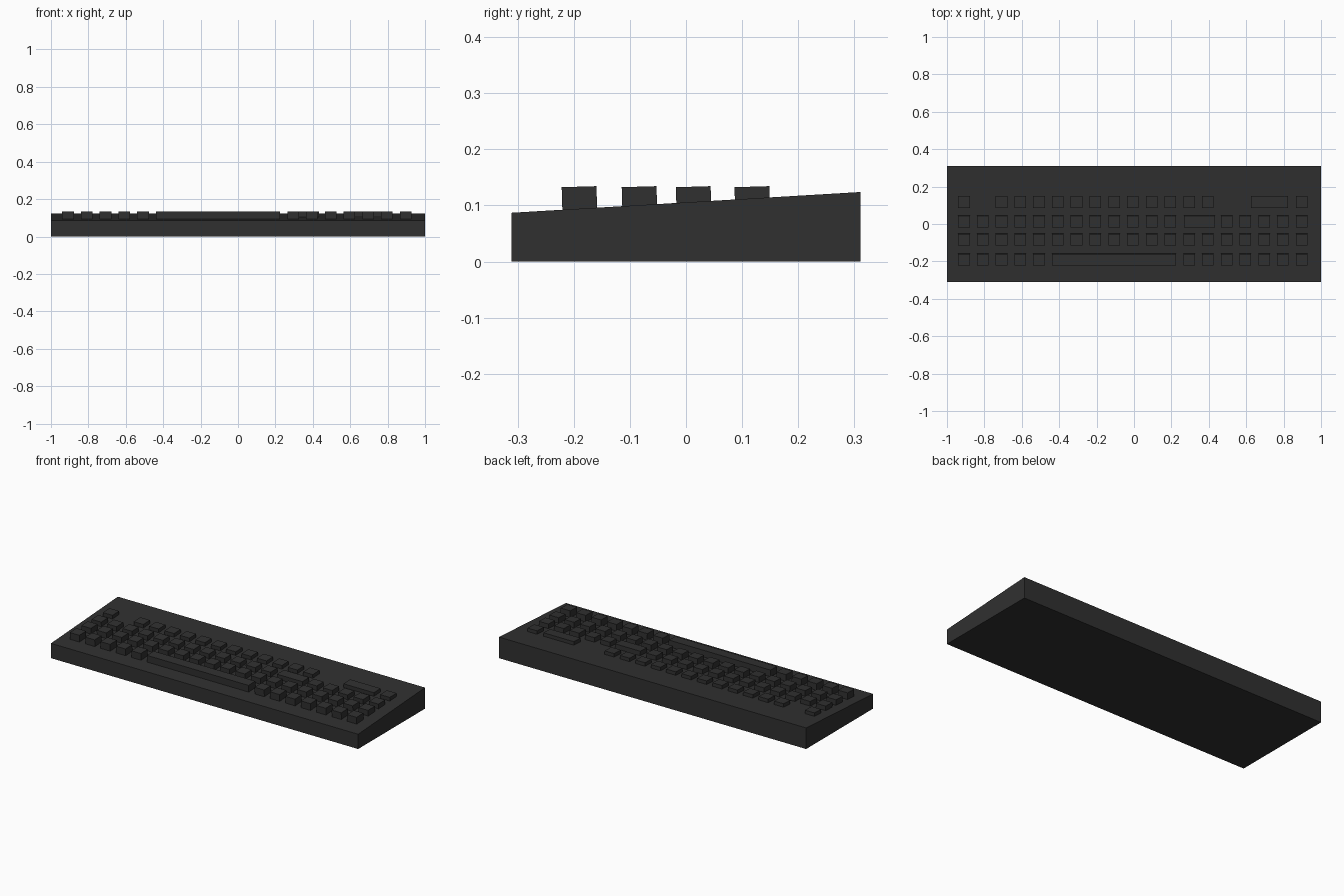
import bpy, bmesh, math

if "Cube" in bpy.data.objects:
    bpy.data.objects.remove(bpy.data.objects["Cube"])

plastic = bpy.data.materials.new("dark_plastic")
plastic.diffuse_color = (0.03, 0.03, 0.03, 1)
plastic.use_nodes = True
plastic.node_tree.nodes["Principled BSDF"].inputs["Base Color"].default_value = plastic.diffuse_color


def finish(name, bm):
    bmesh.ops.recalc_face_normals(bm, faces=bm.faces)
    me = bpy.data.meshes.new(name)
    bm.to_mesh(me)
    bm.free()
    me.materials.append(plastic)
    ob = bpy.data.objects.new(name, me)
    bpy.context.collection.objects.link(ob)
    return ob


# Wedge-shaped case: side profile extruded across x
bm = bmesh.new()
profile = [(-0.311, 0), (0.311, 0), (0.311, 0.124), (-0.311, 0.087)]
side = bm.faces.new([bm.verts.new((-1, y, z)) for y, z in profile])
ext = bmesh.ops.extrude_face_region(bm, geom=[side])
moved = [v for v in ext["geom"] if isinstance(v, bmesh.types.BMVert)]
bmesh.ops.translate(bm, verts=moved, vec=(2, 0, 0))
finish("case", bm)

PITCH, KEY, FIRST = 0.1003, 0.062, -0.909
TOP, DEPTH = 0.1335, 0.04
TILT = math.radians(1.7)


def key(name, x0, x1, y):
    bm = bmesh.new()
    bmesh.ops.create_cube(bm, size=1)
    ob = finish(name, bm)
    ob.scale = (x1 - x0, KEY, DEPTH)
    ob.location = ((x0 + x1) / 2, y, TOP - DEPTH / 2)
    ob.rotation_euler.x = TILT


# Rows front to back: y centre, columns holding a square key, wide key (name, x0, x1)
rows = [
    (-0.190, [*range(0, 5), *range(12, 19)], ("space_bar", -0.438, 0.224)),
    (-0.083, range(19), None),
    (0.0135, [*range(0, 12), *range(14, 19)], ("enter_key", 0.267, 0.432)),
    (0.118, [0, *range(2, 14), 18], ("wide_back_key", 0.626, 0.824)),
]
for r, (y, columns, wide) in enumerate(rows):
    for c in columns:
        x = FIRST + PITCH * c
        key(f"key_row{r + 1}_{c + 1}", x - KEY / 2, x + KEY / 2, y)
    if wide:
        key(*wide, y)
